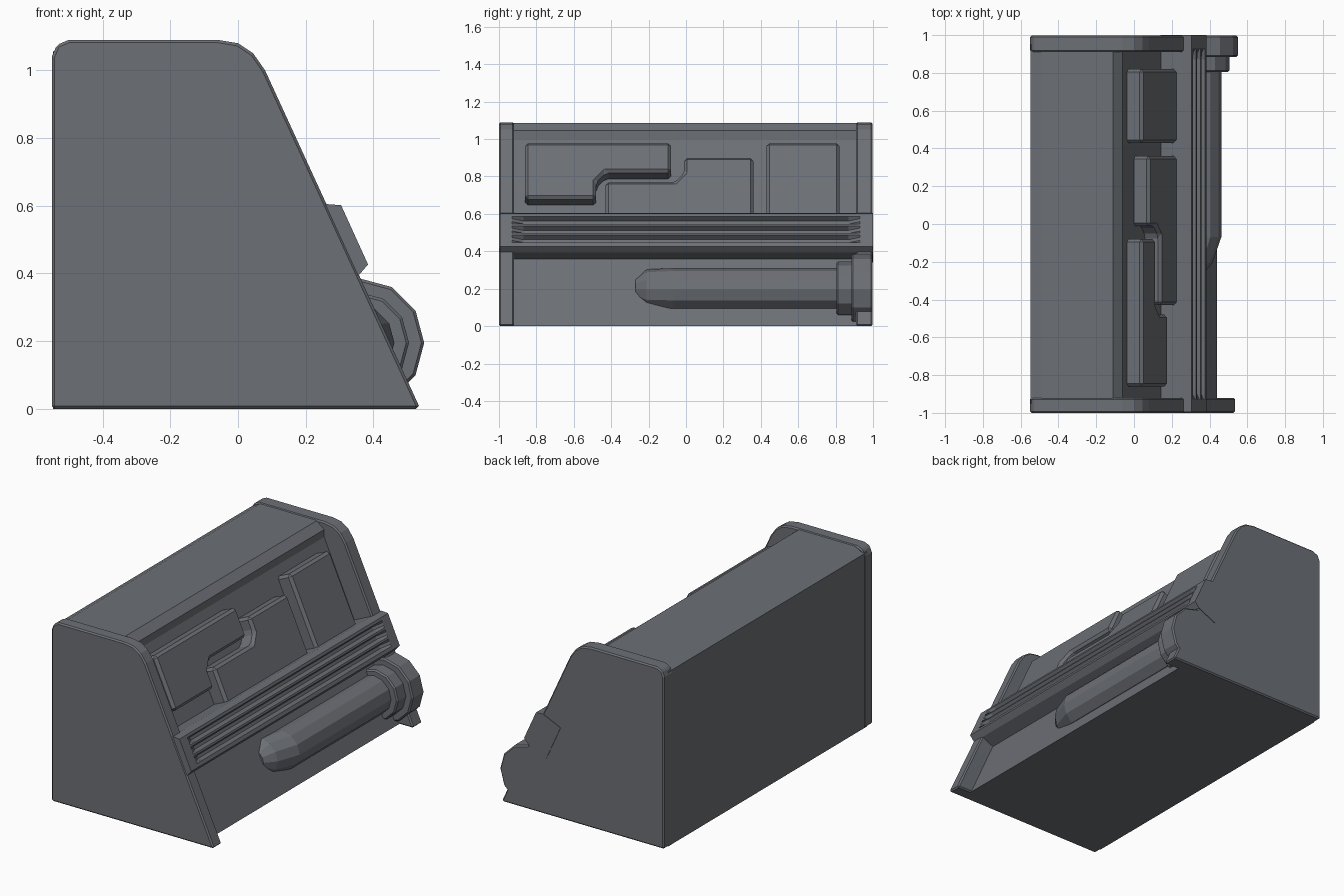
import bpy, bmesh, math
from mathutils import Vector

if "Cube" in bpy.data.objects:
    bpy.data.objects.remove(bpy.data.objects["Cube"])

grey = bpy.data.materials.new("slate grey")
grey.use_nodes = True
COLOUR = (0.15, 0.16, 0.178, 1)
grey.diffuse_color = COLOUR
grey.node_tree.nodes["Principled BSDF"].inputs["Base Color"].default_value = COLOUR

# The sloping side: x falls as z rises, N points out of it
TILT = 0.4545
N = Vector((1, 0, TILT)).normalized()


def on_slope(y, z, depth=0.0):
    return Vector((0.534 - TILT * z, y, z)) + N * depth


def loft(name, sections, bevel=0.0):
    """Skin a list of equal-length point loops and close both ends."""
    bm = bmesh.new()
    rings = [[bm.verts.new(p) for p in s] for s in sections]
    count = len(rings[0])
    for a, b in zip(rings, rings[1:]):
        for i in range(count):
            j = (i + 1) % count
            bm.faces.new((a[i], a[j], b[j], b[i]))
    bm.faces.new(rings[0])
    bm.faces.new(rings[-1])
    bmesh.ops.recalc_face_normals(bm, faces=bm.faces)
    mesh = bpy.data.meshes.new(name)
    bm.to_mesh(mesh)
    bm.free()
    mesh.materials.append(grey)
    obj = bpy.data.objects.new(name, mesh)
    bpy.context.collection.objects.link(obj)
    if bevel:
        mod = obj.modifiers.new("chamfer", "BEVEL")
        mod.width = bevel
        mod.segments = 1
        mod.limit_method = 'ANGLE'
        mod.angle_limit = math.radians(35)
    return obj


def prism(name, profile, y0, y1, bevel=0.0):
    return loft(name, [[(x, y, z) for x, z in profile] for y in (y0, y1)], bevel)


# Main body, recessed between the end plates
prism("body", [(-.547, 0), (-.547, 1.055), (-.49, 1.085), (-.11, 1.085), (-.06, 1.045),
               (-.06, 1.0), (.165, .5), (.215, .5), (.44, 0)], -.95, .95)

# End plates with rounded top corners
plate = [(-.55, 0), (-.55, 1.04), (-.535, 1.075), (-.5, 1.09), (-.06, 1.09),
         (0, 1.08), (.045, 1.05), (.08, 1.0), (.534, .01), (.534, 0)]
prism("front_end_plate", plate, -1, -.92, .008)
prism("back_end_plate", plate, .91, .997, .008)


# Grooved rail whose channels taper out at both ends
def rail_section(y, floor):
    top = .04
    pts = [(.605, -.13), (.605, 0), (.585, top)]
    for k in range(3):
        z = .57 - .05 * k
        pts += [(z, top), (z - .012, floor), (z - .028, floor), (z - .04, top)]
    pts += [(.41, top), (.393, 0), (.393, -.13)]
    return [on_slope(y, z, d) for z, d in pts]


loft("grooved_rail", [rail_section(y, f) for y, f in
                      ((-.995, .04), (-.93, .04), (-.87, .01),
                       (.87, .01), (.93, .04), (1.0, .04))])

# Raised panels on the upper slope, outlined in y and z
panels = {
    "stepped_panel": [(-.86, 1), (-.08, 1), (-.08, .84), (-.43, .84),
                      (-.48, .79), (-.48, .7), (-.86, .7)],
    "middle_panel": [(-.43, .56), (-.43, .79), (-.06, .79), (-.01, .84),
                     (-.01, .92), (.36, .92), (.36, .56)],
    "square_panel": [(.43, .56), (.43, 1), (.82, 1), (.82, .56)],
}
for name, outline in panels.items():
    loft(name, [[on_slope(y, z, d) for y, z in outline] for d in (-.15, -.038)], .016)


# Twelve-sided canister on the lower slope
def ring(y, x, r, z=.195):
    return [(x + r * math.cos(a), y, z + r * math.sin(a))
            for a in (math.tau * i / 12 for i in range(12))]


loft("canister_tube", [ring(*s) for s in ((-.27, .3, .06), (-.21, .305, .108),
                                          (-.07, .347, .115), (.85, .347, .115))])
loft("canister_collar", [ring(.805, .355, .15), ring(.93, .355, .15)], .008)
loft("canister_end", [ring(.885, .36, .19), ring(.997, .36, .19)], .008)
